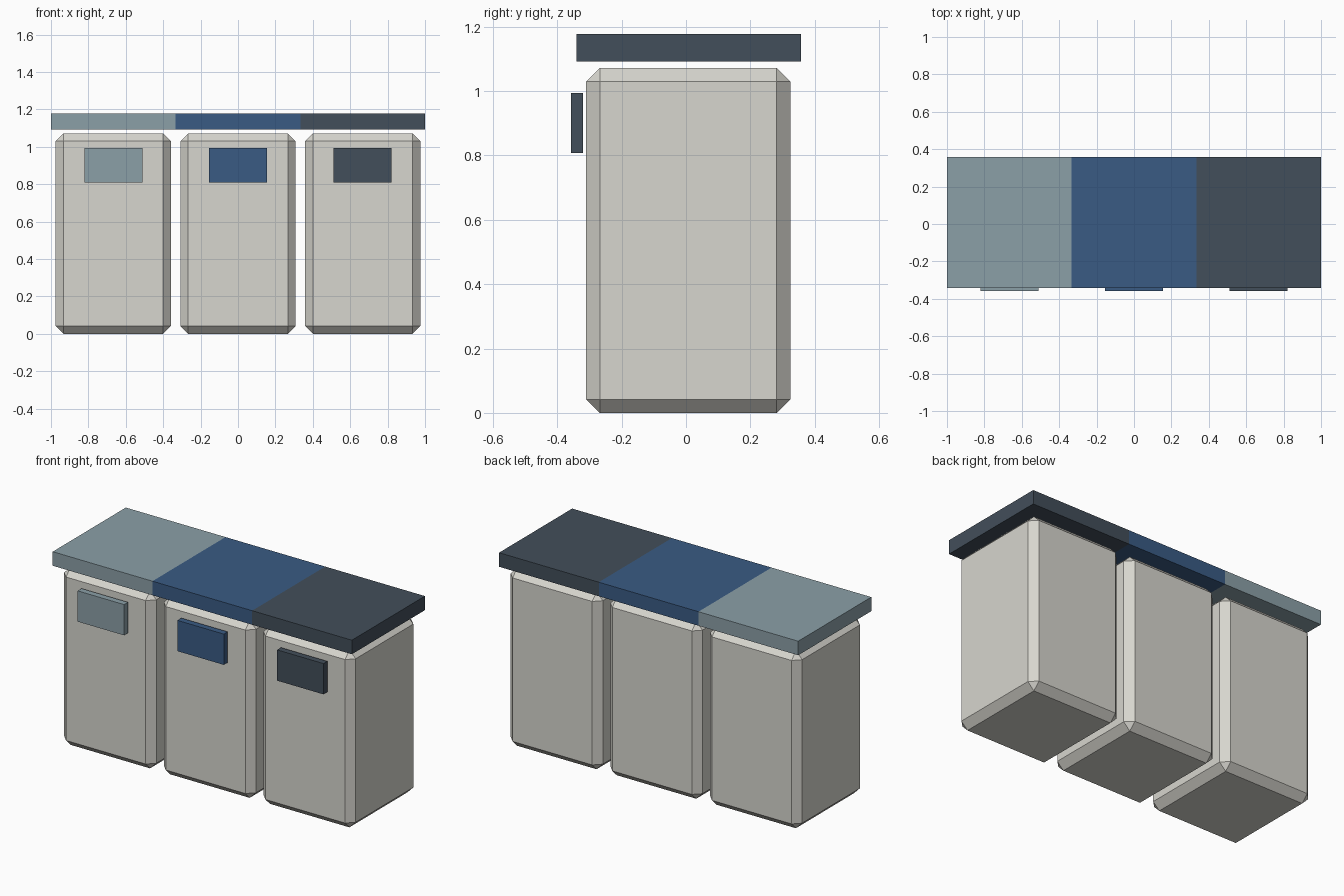
import bpy, bmesh

if "Cube" in bpy.data.objects:
    bpy.data.objects.remove(bpy.data.objects["Cube"])


def material(name, rgb):
    m = bpy.data.materials.new(name)
    m.diffuse_color = (*rgb, 1)
    m.use_nodes = True
    m.node_tree.nodes["Principled BSDF"].inputs["Base Color"].default_value = m.diffuse_color
    return m


def box(name, lo, hi, mat, chamfer=0):
    bm = bmesh.new()
    bmesh.ops.create_cube(bm, size=1)
    for v in bm.verts:
        v.co = [lo[i] if v.co[i] < 0 else hi[i] for i in range(3)]
    if chamfer:
        bmesh.ops.bevel(bm, geom=bm.edges[:], offset=chamfer, segments=1,
                        affect='EDGES', profile=0.5)
    bmesh.ops.recalc_face_normals(bm, faces=bm.faces[:])
    mesh = bpy.data.meshes.new(name)
    bm.to_mesh(mesh)
    bm.free()
    mesh.materials.append(mat)
    ob = bpy.data.objects.new(name, mesh)
    bpy.context.collection.objects.link(ob)
    return ob


shell = material("pale_grey", (0.68, 0.67, 0.62))
accents = [
    ("left", material("light_teal", (0.26, 0.35, 0.39))),
    ("middle", material("blue", (0.042, 0.105, 0.23))),
    ("right", material("dark_slate", (0.055, 0.077, 0.103))),
]

PITCH = 2 / 3
for i, (side, accent) in enumerate(accents):
    x = (i - 1) * PITCH
    # chamfered bin body
    box(f"bin_body_{side}", (x - 0.308, -0.31, 0), (x + 0.308, 0.324, 1.072), shell, 0.042)
    # lid slab, raised just above the body
    box(f"lid_{side}", (x - PITCH / 2, -0.341, 1.092), (x + PITCH / 2, 0.357, 1.177), accent)
    # front plate, slightly proud of the body
    box(f"front_plate_{side}", (x - 0.155, -0.357, 0.808), (x + 0.155, -0.32, 0.994), accent)
